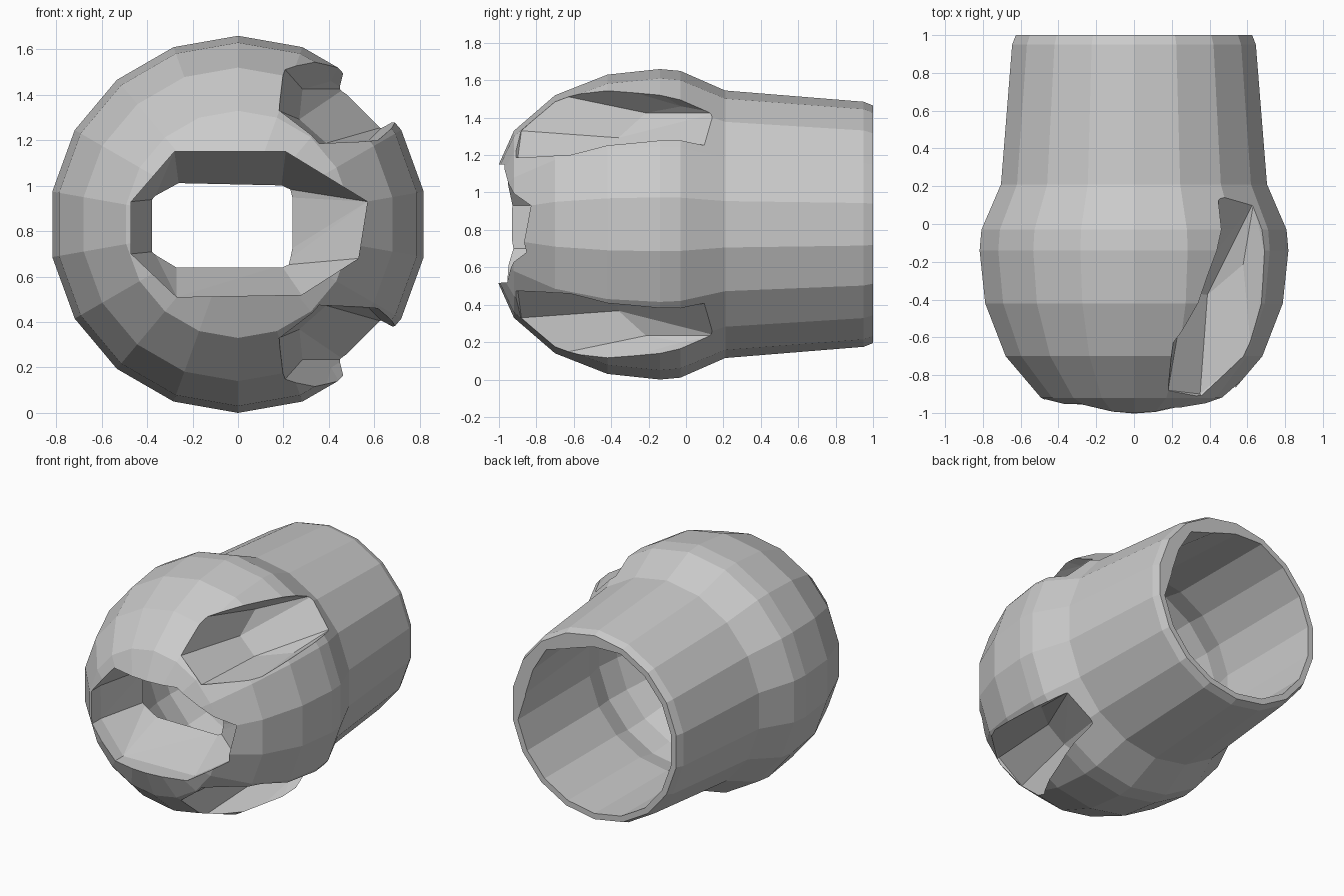
import bpy, bmesh, math
from mathutils import Vector

if "Cube" in bpy.data.objects:
    bpy.data.objects.remove(bpy.data.objects["Cube"])

CZ = 0.83      # height of the main axis, which runs along y
SIDES = 18


def add_object(name, bm):
    bmesh.ops.recalc_face_normals(bm, faces=bm.faces[:])
    me = bpy.data.meshes.new(name)
    bm.to_mesh(me)
    bm.free()
    ob = bpy.data.objects.new(name, me)
    bpy.context.collection.objects.link(ob)
    return ob


def lathe(name, profile, scale_fn=None):
    """Closed solid turned around the y axis from (radius, y) points."""
    bm = bmesh.new()
    rings = []
    for r, y in profile:
        ring = []
        for i in range(SIDES):
            a = 2 * math.pi * (i + 0.5) / SIDES
            k = scale_fn(math.degrees(a), y) if scale_fn else 1.0
            ring.append(bm.verts.new((r * k * math.cos(a), y, CZ + r * k * math.sin(a))))
        rings.append(ring)
    for p, q in zip(rings, rings[1:]):
        for i in range(SIDES):
            j = (i + 1) % SIDES
            bm.faces.new((p[i], p[j], q[j], q[i]))
    bm.faces.new(rings[0])
    bm.faces.new(rings[-1])
    return add_object(name, bm)


def hull(name, points):
    bm = bmesh.new()
    for p in points:
        bm.verts.new(p)
    bmesh.ops.convex_hull(bm, input=bm.verts[:])
    loose = [v for v in bm.verts if not v.link_faces]
    bmesh.ops.delete(bm, geom=loose, context='VERTS')
    return add_object(name, bm)


def cut(target, cutter):
    cutter.hide_render = True
    mod = target.modifiers.new("cut", 'BOOLEAN')
    mod.operation = 'DIFFERENCE'
    mod.solver = 'EXACT'
    mod.object = cutter
    bpy.context.view_layer.objects.active = target
    bpy.ops.object.modifier_apply(modifier=mod.name)
    bpy.data.objects.remove(cutter, do_unlink=True)


# Round head flowing into a slightly tapered neck
body = lathe("hollow_ball_with_neck", [
    (0.30, -1.01), (0.50, -0.92), (0.69, -0.70), (0.80, -0.42),
    (0.83, -0.14), (0.82, -0.03), (0.715, 0.21), (0.655, 0.95), (0.635, 1.0)])


# Bore from the back; its rim is flattened along two chords
def flat_rim(deg, y):
    if y > 0.9:
        deg = deg - 360 if deg > 180 else deg
        for lo, hi in ((-10, 45), (45, 100)):
            if lo < deg < hi:
                half = math.radians((hi - lo) / 2)
                return math.cos(half) / math.cos(math.radians(deg - (lo + hi) / 2))
    return 1.0


cut(body, lathe("bore_cutter", [
    (0.40, -0.50), (0.52, -0.36), (0.62, -0.12), (0.64, 0.05),
    (0.60, 0.21), (0.595, 1.05)], flat_rim))

# Wide front opening that narrows inwards
outer = [(-.47, .93), (-.28, 1.15), (.21, 1.15), (.57, .93),
         (.53, .68), (.28, .52), (-.27, .51), (-.47, .70)]
inner = [(-.37, .94), (-.26, 1.0), (.19, .99), (.20, .95),
         (.20, .70), (.19, .65), (-.27, .65), (-.37, .71)]
pts = []
for x, z in outer:
    r = math.hypot(x, z - CZ)
    pts += [(x, -1.3, z), (x, -0.13 - math.sqrt(0.85 ** 2 - r * r), z)]
pts += [(x, -0.47, z) for x, z in inner]
cut(body, hull("front_opening_cutter", pts))

# Two slanted side openings running backwards, mirrored about the axis height
slot = [Vector(p) for p in (
    (.18, -.88, 1.33), (.35, -.90, 1.18), (.62, -.67, 1.20), (.70, -.20, 1.28),
    (.46, -.13, 1.52), (.38, -.40, 1.57), (.20, -.67, 1.52))]
mid = sum(slot, Vector()) / len(slot)
inward = Vector((.02, .42, -.05))
outward = Vector((.22, -.22, .20))
loops = [mid + (p - mid) * k + shift
         for k, shift in ((1.1, outward), (1.0, Vector()), (0.7, inward)) for p in slot]
for name, s in (("upper_slot_cutter", 1), ("lower_slot_cutter", -1)):
    cut(body, hull(name, [(p.x, p.y, CZ + s * (p.z - CZ)) for p in loops]))
